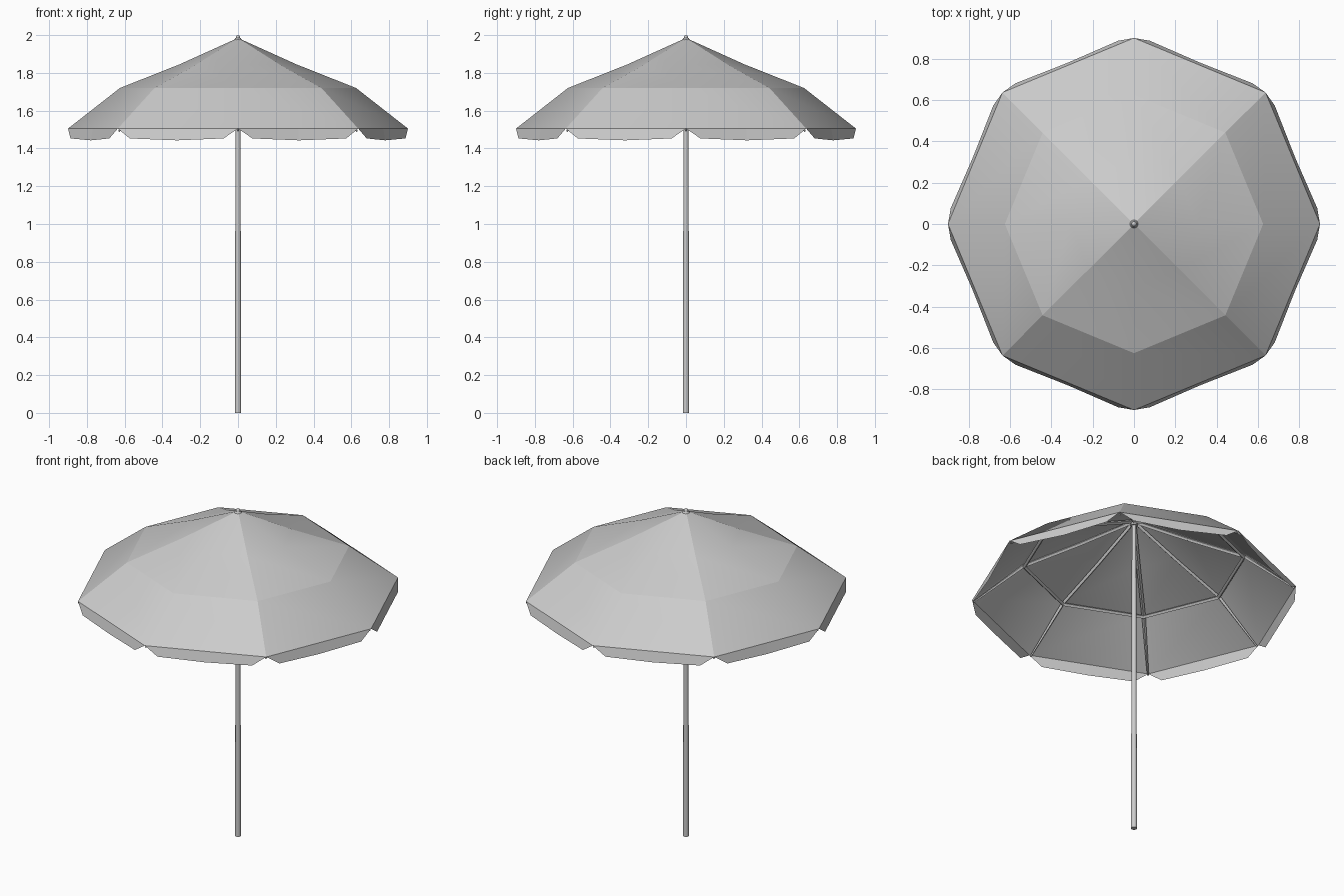
import bpy, bmesh, math
from mathutils import Vector

if "Cube" in bpy.data.objects:
    bpy.data.objects.remove(bpy.data.objects["Cube"])

N = 8
# canopy corner profile: radius, height
PROFILE = [(0.31, 1.845), (0.625, 1.72), (0.9, 1.505)]
APEX = 1.985


def polar(r, z, i):
    a = math.tau * i / N
    return Vector((r * math.cos(a), r * math.sin(a), z))


def make_object(name, bm):
    mesh = bpy.data.meshes.new(name)
    bm.to_mesh(mesh)
    bm.free()
    ob = bpy.data.objects.new(name, mesh)
    bpy.context.collection.objects.link(ob)
    return ob


def add_bar(bm, a, b, radius, sides=4, radius2=None):
    d = b - a
    res = bmesh.ops.create_cone(bm, cap_ends=True, segments=sides, radius1=radius,
                                radius2=radius if radius2 is None else radius2,
                                depth=d.length)
    rot = d.to_track_quat('Z', 'Y').to_matrix().to_4x4()
    rot.translation = (a + b) / 2
    bmesh.ops.transform(bm, matrix=rot, verts=res['verts'])


# canopy: eight panels, paired into four smooth quarters with sharp seams
bm = bmesh.new()
apex = bm.verts.new((0, 0, APEX))
rings = [[bm.verts.new(polar(r, z, i)) for i in range(N)] for r, z in PROFILE]
for i in range(N):
    j = (i + 1) % N
    bm.faces.new((apex, rings[0][i], rings[0][j]))
    for inner, outer in zip(rings, rings[1:]):
        bm.faces.new((inner[i], outer[i], outer[j], inner[j]))
seams = [[apex] + [ring[i] for ring in rings] for i in range(1, N, 2)]
seams.append(rings[1] + rings[1][:1])
for f in bm.faces:
    f.smooth = True
for line in seams:
    for a, b in zip(line, line[1:]):
        bm.edges.get((a, b)).smooth = False
make_object("canopy", bm)

# valance: a hanging flap along every rim edge, cut in at the corners
bm = bmesh.new()
for i in range(N):
    a, b = polar(*PROFILE[-1], i), polar(*PROFILE[-1], i + 1)
    out = Vector((a.x + b.x, a.y + b.y, 0)).normalized()
    top = [bm.verts.new(a.lerp(b, t)) for t in (0, 0.5, 1)]
    low = [bm.verts.new(a.lerp(b, t) + out * o - Vector((0, 0, dz)))
           for t, o, dz in ((0.11, 0.017, 0.052), (0.5, 0.012, 0.062), (0.89, 0.017, 0.052))]
    for k in range(2):
        bm.faces.new((top[k], low[k], low[k + 1], top[k + 1]))
make_object("valance", bm)

# ribs under each corner seam
bm = bmesh.new()
for i in range(N):
    pts = [polar(0.01, 1.958, i)] + [polar(r - 0.008, z - 0.013, i) for r, z in PROFILE]
    for a, b, r1, r2 in zip(pts, pts[1:], (0.011, 0.011, 0.011), (0.011, 0.011, 0.005)):
        add_bar(bm, a, b, r1, 4, r2)
make_object("ribs", bm)

# octagonal brace ring joining the ribs at the bend
bm = bmesh.new()
for i in range(N):
    add_bar(bm, polar(0.61, 1.703, i), polar(0.61, 1.703, i + 1), 0.011)
make_object("brace_ring", bm)

# slightly tapered pole
bm = bmesh.new()
add_bar(bm, Vector((0, 0, 0)), Vector((0, 0, 1.975)), 0.017, 12, 0.012)
pole = make_object("pole", bm)

# hub collar below the canopy
bm = bmesh.new()
add_bar(bm, Vector((0, 0, 1.935)), Vector((0, 0, 1.97)), 0.02, 12)
make_object("hub", bm)

# finial: cap and small ball on top
bm = bmesh.new()
add_bar(bm, Vector((0, 0, 1.972)), Vector((0, 0, 1.986)), 0.022, 12, 0.014)
ball = bmesh.ops.create_uvsphere(bm, u_segments=12, v_segments=8, radius=0.012)
bmesh.ops.translate(bm, verts=ball['verts'], vec=(0, 0, 1.988))
finial = make_object("finial", bm)

# smooth shading on the round parts
for ob in (pole, finial):
    bpy.ops.object.select_all(action='DESELECT')
    ob.select_set(True)
    bpy.context.view_layer.objects.active = ob
    bpy.ops.object.shade_smooth_by_angle(angle=math.radians(40))
